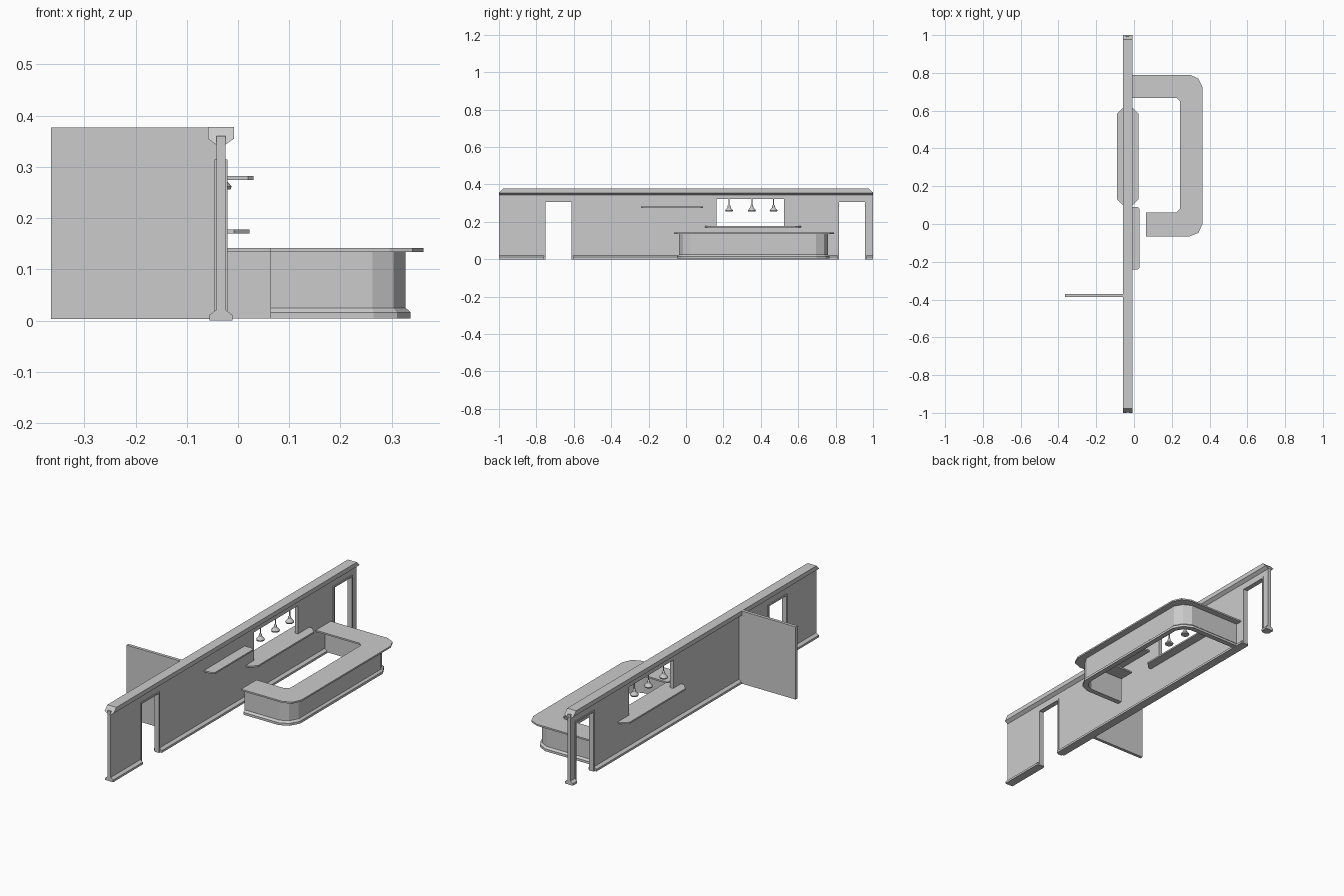
import bpy
import bmesh
from mathutils import Vector

cube = bpy.data.objects.get("Cube")
if cube:
    bpy.data.objects.remove(cube, do_unlink=True)

grey = bpy.data.materials.new("plain grey")
grey.use_nodes = True
grey.diffuse_color = (0.6, 0.6, 0.6, 1)
grey.node_tree.nodes["Principled BSDF"].inputs["Base Color"].default_value = (0.6, 0.6, 0.6, 1)


def finish(name, bm):
    bmesh.ops.recalc_face_normals(bm, faces=bm.faces)
    mesh = bpy.data.meshes.new(name)
    bm.to_mesh(mesh)
    bm.free()
    mesh.materials.append(grey)
    obj = bpy.data.objects.new(name, mesh)
    bpy.context.collection.objects.link(obj)
    return obj


def extrude(bm, faces, vec):
    geo = bmesh.ops.extrude_face_region(bm, geom=faces)["geom"]
    bmesh.ops.translate(bm, vec=vec, verts=[g for g in geo if isinstance(g, bmesh.types.BMVert)])


def prism(name, points, vec):
    """Extrude a flat outline along a vector."""
    bm = bmesh.new()
    extrude(bm, [bm.faces.new([bm.verts.new(p) for p in points])], vec)
    return finish(name, bm)


def box(name, x, y, z):
    return prism(name, [(x[0], y[0], z[0]), (x[1], y[0], z[0]), (x[1], y[1], z[0]), (x[0], y[1], z[0])],
                 (0, 0, z[1] - z[0]))


def sweep(name, path, profile):
    """Carry an (outward offset, height) profile along a mitred plan path."""
    pts = [Vector(p) for p in path]
    normals = [Vector((b.y - a.y, a.x - b.x)).normalized() for a, b in zip(pts, pts[1:])]
    bm = bmesh.new()
    rings = []
    for i, p in enumerate(pts):
        n0, n1 = normals[max(i - 1, 0)], normals[min(i, len(normals) - 1)]
        m = (n0 + n1) / (1 + n0.dot(n1))
        rings.append([bm.verts.new((p.x + m.x * d, p.y + m.y * d, z)) for d, z in profile])
    n = len(profile)
    for a, b in zip(rings, rings[1:]):
        for k in range(n):
            bm.faces.new((a[k], a[(k + 1) % n], b[(k + 1) % n], b[k]))
    bm.faces.new(rings[0])
    bm.faces.new(rings[-1])
    return finish(name, bm)


# Layout shared by several parts
MID = -0.0335
HALF = 0.0088
DOORS = {"front": (-0.75, -0.612), "back": (0.817, 0.957)}
DOOR_TOP = 0.306
WINDOW_Y, WINDOW_Z = (0.164, 0.523), (0.176, 0.323)

# Long wall with two doorways and a serving window
ys = sorted([-1, 1, *DOORS["front"], *DOORS["back"], *WINDOW_Y])
zs = [0, WINDOW_Z[0], DOOR_TOP, WINDOW_Z[1], 0.36]
bm = bmesh.new()
grid = [[bm.verts.new((MID - HALF, y, z)) for z in zs] for y in ys]
for i in range(len(ys) - 1):
    for j in range(len(zs) - 1):
        y, z = (ys[i] + ys[i + 1]) / 2, (zs[j] + zs[j + 1]) / 2
        in_door = z < DOOR_TOP and any(a < y < b for a, b in DOORS.values())
        in_window = WINDOW_Y[0] < y < WINDOW_Y[1] and WINDOW_Z[0] < z < WINDOW_Z[1]
        if not (in_door or in_window):
            bm.faces.new((grid[i][j], grid[i + 1][j], grid[i + 1][j + 1], grid[i][j + 1]))
extrude(bm, bm.faces[:], (2 * HALF, 0, 0))
bmesh.ops.dissolve_limit(bm, angle_limit=0.01, verts=bm.verts, edges=bm.edges)
finish("wall", bm)

# Cornice along the top, with its ends sloping inward
half_cap = [(HALF, 0.343), (0.0255, 0.355), (0.0255, 0.378)]
cap = [(MID + x, z) for x, z in half_cap] + [(MID - x, z) for x, z in reversed(half_cap)]
cornice = prism("cornice", [(x, -1, z) for x, z in cap], (0, 2, 0))
for v in cornice.data.vertices:
    if v.co.z > 0.37:
        v.co.y *= 0.978

# Skirting on both faces, broken at the doorways
half_base = [(0.0225, 0), (0.0225, 0.011), (HALF, 0.021)]
base = [(MID + x, z) for x, z in half_base] + [(MID - x, z) for x, z in reversed(half_base)]
trim = 0.008
breaks = [-1, DOORS["front"][0] - trim, DOORS["front"][1] + trim,
          DOORS["back"][0] - trim, DOORS["back"][1] + trim, 1]
for k, part in enumerate(("front", "middle", "back")):
    y0, y1 = breaks[2 * k:2 * k + 2]
    prism(part + "_skirting", [(x, y0, z) for x, z in base], (0, y1 - y0, 0))

# Door casings
for part, (a, b) in DOORS.items():
    top, out = DOOR_TOP, DOOR_TOP + trim
    outline = [(a, 0), (a, top), (b, top), (b, 0),
               (b + trim, 0), (b + trim, out), (a - trim, out), (a - trim, 0)]
    prism(part + "_door_casing", [(MID - 0.0128, y, z) for y, z in outline], (0.0256, 0, 0))

# Side partition
box("partition", (-0.365, MID), (-0.386, -0.37), (0.003, 0.377))

# Serving ledge through the window, with clipped corners
cx, cy, hx, hy, c = MID, 0.358, 0.056, 0.257, 0.03
ledge = [(hx, hy - c), (hx - c, hy), (c - hx, hy), (-hx, hy - c),
         (-hx, c - hy), (c - hx, -hy), (hx - c, -hy), (hx, c - hy)]
prism("window_ledge", [(cx + x, cy + y, 0.17) for x, y in ledge], (0, 0, 0.008))

# Wall shelf
shelf = [(MID, -0.24), (0.02, -0.24), (0.03, -0.23), (0.03, 0.08), (0.02, 0.09), (MID, 0.09)]
prism("wall_shelf", [(x, y, 0.274) for x, y in shelf], (0, 0, 0.008))

# Counter top wrapping round from the wall
top_outline = [(0.063, -0.065), (0.296, -0.065), (0.341, -0.047), (0.362, 0.0),
               (0.362, 0.725), (0.341, 0.77), (0.296, 0.79), (MID, 0.79), (MID, 0.668),
               (0.225, 0.668), (0.243, 0.65), (0.243, 0.08), (0.222, 0.06), (0.063, 0.06)]
prism("counter_top", [(x, y, 0.134) for x, y in top_outline], (0, 0, 0.008))

# Counter body: thin panel with a flared plinth
body_path = [(0.063, -0.037), (0.262, -0.037), (0.303, -0.017), (0.327, 0.025),
             (0.327, 0.695), (0.303, 0.737), (0.262, 0.758), (MID, 0.758)]
panel = [(-0.017, 0.004), (0.01, 0.004), (0.01, 0.016), (0, 0.025), (0, 0.135), (-0.017, 0.135)]
sweep("counter_body", body_path, panel)

# Pendant lamps in the window
lamp_profile = [(0.003, 0.325), (0.003, 0.292), (0.007, 0.286), (0.008, 0.277), (0.021, 0.262), (0.019, 0.256)]
SIDES = 12
for k, y in enumerate((0.23, 0.352, 0.468)):
    bm = bmesh.new()
    rings = []
    for r, z in lamp_profile:
        ring = bmesh.ops.create_circle(bm, segments=SIDES, radius=r)["verts"]
        bmesh.ops.translate(bm, vec=(MID, y, z), verts=ring)
        rings.append(ring)
    for a, b in zip(rings, rings[1:]):
        for s in range(SIDES):
            t = (s + 1) % SIDES
            bm.faces.new((a[s], a[t], b[t], b[s]))
    bm.faces.new(rings[0])
    bm.faces.new(rings[-1])
    finish("pendant_lamp_%d" % (k + 1), bm)
